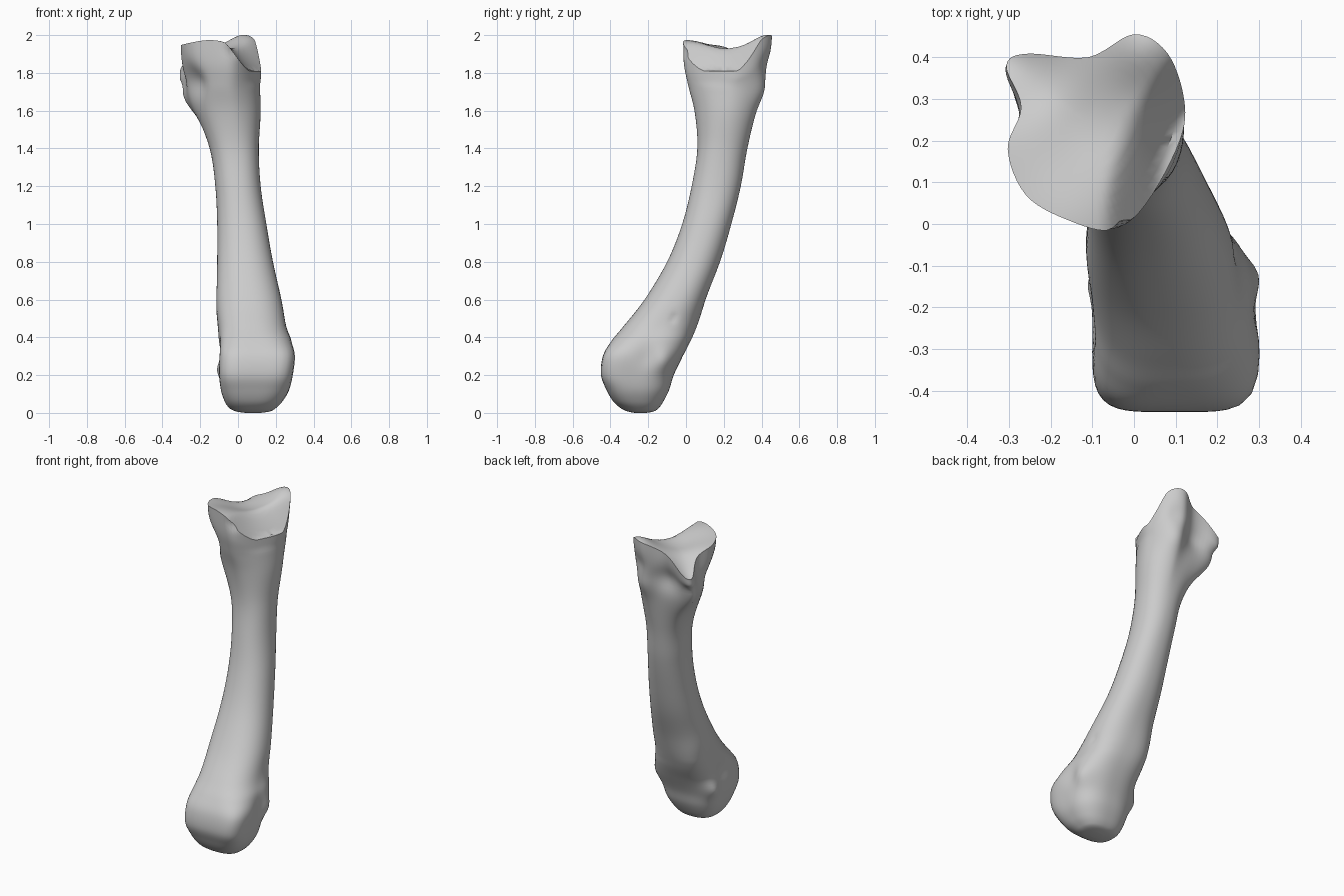
import bpy
import bmesh
from math import atan2, cos, sin, exp, sqrt
from mathutils import Vector

if "Cube" in bpy.data.objects:
    bpy.data.objects.remove(bpy.data.objects["Cube"], do_unlink=True)

STEPS = 6

# Outline of the broken upper joint, seen from above
JOINT = [(-.3, .38), (-.25, .41), (-.11, .4), (0, .455), (.08, .41), (.12, .3),
         (.11, .2), (.03, .05), (-.05, -.015), (-.16, .01), (-.26, .07),
         (-.303, .18), (-.27, .28)]

# Sections: height, left/right x, front/back y, front squareness, share of joint outline
SECTIONS = [
    (0, .04, .12, -.27, -.21, 2.2, 0),
    (.008, -.01, .17, -.31, -.17, 2.4, 0),
    (.025, -.045, .2, -.345, -.145, 2.6, 0),
    (.06, -.07, .235, -.385, -.12, 3, 0),
    (.12, -.09, .27, -.42, -.09, 3.6, 0),
    (.2, -.1, .29, -.45, -.065, 4.5, 0),
    (.3, -.1, .302, -.44, -.02, 4.5, 0),
    (.38, -.1, .285, -.395, .015, 3.2, 0),
    (.46, -.1, .255, -.33, .045, 2.5, 0),
    (.6, -.11, .23, -.22, .1, 2.3, 0),
    (.8, -.11, .185, -.1, .18, 2.2, 0),
    (1, -.11, .15, -.02, .24, 2.2, 0),
    (1.2, -.12, .12, .03, .29, 2.2, 0),
    (1.4, -.15, .11, .06, .325, 2.2, 0),
    (1.6, -.19, .12, .065, .35, 2.2, .25),
    (1.74, -.22, .11, .05, .36, 2.2, .6),
    (1.84, -.25, .1, .04, .36, 2.2, .9),
    (1.95, -.25, .1, .03, .36, 2.2, 1),
]

# Local relief: centre, radius, push
RELIEF = [
    ((-.09, -.12, .22), .06, (-.035, 0, 0)),    # inner head tubercle
    ((.27, -.12, .27), .06, (.02, 0, 0)),       # outer head tubercle
    ((.29, -.2, .3), .06, (-.015, 0, 0)),       # outer head pit
    ((-.1, -.22, .32), .07, (.015, 0, 0)),      # inner head pit
    ((-.06, 0, .46), .15, (-.015, .025, 0)),    # inner rear corner of the neck
    ((.23, -.07, .5), .02, (-.015, 0, 0)),      # small vessel hole
    ((-.24, .33, 1.65), .12, (-.062, 0, 0)),    # rear lobe
    ((-.27, .08, 1.75), .09, (.055, .01, 0)),   # hollow under the lip
    ((-.14, .4, 1.76), .08, (0, -.03, 0)),      # hollow between rear lobes
    ((.04, .4, 1.69), .07, (0, .015, 0)),       # ridge below the spike
    ((.03, .42, 1.85), .06, (0, -.02, 0)),      # neck under the spike
    ((-.03, 0, 1.92), .03, (0, .02, 0)),        # crack in the front edge
]


def spline(a, b, c, d, t):
    """Smooth curve through b and c."""
    return [.5 * (2 * q + (r - p) * t + (2 * p - 5 * q + 4 * r - s) * t * t
                  + (3 * q - p - 3 * r + s) * t ** 3) for p, q, r, s in zip(a, b, c, d)]


def smooth_path(points, closed):
    count = len(points)

    def pick(i):
        return points[i % count] if closed else points[max(0, min(i, count - 1))]

    path = []
    for i in range(count if closed else count - 1):
        for k in range(STEPS):
            path.append(spline(pick(i - 1), pick(i), pick(i + 1), pick(i + 2), k / STEPS))
    if not closed:
        path.append(points[-1])
    return path


def bump(x, y, cx, cy, radius):
    return exp(-((x - cx) ** 2 + (y - cy) ** 2) / radius ** 2)


def joint_height(x, y):
    """Hollow joint face with a rear spike, a low corner and a broken slope."""
    height = 1.95 + .053 * bump(x, y, .03, .43, .09) - .14 * bump(x, y, -.31, .4, .12)
    height += .025 * bump(x, y, -.15, 0, .13) - .03 * bump(x, y, -.12, .24, .12)
    beyond = x + .065 - y * y
    height -= .62 * (beyond + sqrt(beyond * beyond + .0002))
    return max(height, 1.81)


def make_ring(section, outline, angles):
    z, x0, x1, y0, y1, squareness, share = section
    cx, cy, rx, ry = (x0 + x1) / 2, (y0 + y1) / 2, (x1 - x0) / 2, (y1 - y0) / 2
    ring = []
    for (ox, oy), angle in zip(outline, angles):
        c, s = cos(angle), sin(angle)
        power = squareness if s < 0 else min(squareness, 2.5)
        radius = (abs(c / rx) ** power + abs(s / ry) ** power) ** (-1 / power)
        x = (cx + radius * c) * (1 - share) + ox * share
        y = (cy + radius * s) * (1 - share) + oy * share
        top = 1.72
        height = z
        if z > top:
            height = top + (z - top) / (1.95 - top) * (joint_height(x, y) - top)
        ring.append(Vector((x, y, height)))
    return ring


# Rings up the bone, then shrinking rings across the joint face
outline = smooth_path(JOINT, True)
angles = [atan2(y - .22, x + .08) for x, y in outline]
rings = [make_ring(s, outline, angles) for s in smooth_path(SECTIONS, False)]
rim = rings[-1]
middle = sum(rim, Vector()) / len(rim)
for scale in (.97, .9, .8, .7, .6, .5, .4, .3, .2, .08):
    inner = [middle.lerp(p, scale) for p in rim]
    for p in inner:
        p.z = joint_height(p.x, p.y)
    rings.append(inner)

# Skin the rings
bm = bmesh.new()
loops = [[bm.verts.new(p) for p in ring] for ring in rings]
for low, high in zip(loops, loops[1:]):
    for i in range(len(low)):
        j = (i + 1) % len(low)
        bm.faces.new((low[i], low[j], high[j], high[i]))
bm.faces.new(loops[0])
bm.faces.new(loops[-1])

# Pits, lobes and tubercles
for centre, radius, push in RELIEF:
    for v in bm.verts:
        distance = (v.co - Vector(centre)).length / radius
        if distance < 3:
            v.co += Vector(push) * exp(-distance ** 2)
bmesh.ops.recalc_face_normals(bm, faces=bm.faces[:])

mesh = bpy.data.meshes.new("foot_bone")
bm.to_mesh(mesh)
bm.free()
bone = bpy.data.objects.new("foot_bone", mesh)
bpy.context.collection.objects.link(bone)

# Plain grey bone
colour = (.6, .6, .6, 1)
material = bpy.data.materials.new("bone_grey")
material.use_nodes = True
material.diffuse_color = colour
material.node_tree.nodes["Principled BSDF"].inputs["Base Color"].default_value = colour
mesh.materials.append(material)

bpy.ops.object.select_all(action='DESELECT')
bone.select_set(True)
bpy.context.view_layer.objects.active = bone
bpy.ops.object.shade_smooth_by_angle(angle=.8)
